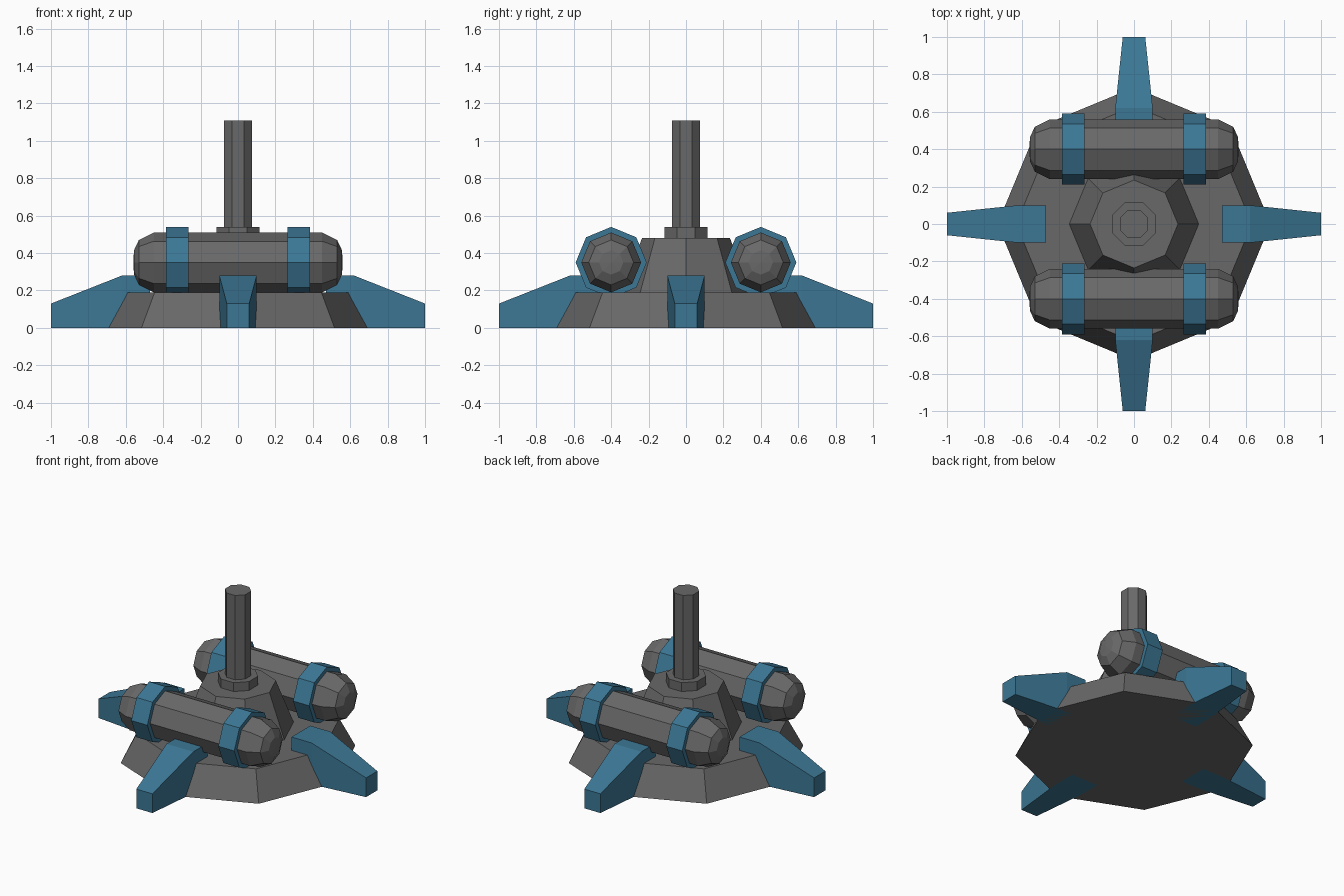
import bpy, bmesh, math
from mathutils import Matrix

if "Cube" in bpy.data.objects:
    bpy.data.objects.remove(bpy.data.objects["Cube"])

def material(name, rgb):
    m = bpy.data.materials.new(name)
    m.diffuse_color = (*rgb, 1)
    m.use_nodes = True
    m.node_tree.nodes["Principled BSDF"].inputs["Base Color"].default_value = m.diffuse_color
    return m

GREY = material("dark grey", (0.14, 0.14, 0.14))
BLUE = material("steel blue", (0.045, 0.185, 0.30))

def finish(name, bm, mat, matrix):
    bmesh.ops.recalc_face_normals(bm, faces=bm.faces)
    me = bpy.data.meshes.new(name)
    bm.to_mesh(me)
    bm.free()
    me.materials.append(mat)
    ob = bpy.data.objects.new(name, me)
    ob.matrix_world = matrix
    bpy.context.collection.objects.link(ob)
    return ob

def lathe(name, profile, mat, matrix=Matrix(), phase=0.0, sides=8):
    """Eight-sided turned solid from (radius, height) pairs; radius 0 makes a pole."""
    bm = bmesh.new()
    rings = []
    for r, z in profile:
        if r == 0:
            rings.append([bm.verts.new((0, 0, z))] * sides)
        else:
            angles = [phase + math.tau * i / sides for i in range(sides)]
            rings.append([bm.verts.new((r * math.cos(a), r * math.sin(a), z)) for a in angles])
    for lo, hi in zip(rings, rings[1:]):
        for i in range(sides):
            j = (i + 1) % sides
            bm.faces.new(list(dict.fromkeys((lo[i], lo[j], hi[j], hi[i]))))
    for (r, _), ring in ((profile[0], rings[0]), (profile[-1], rings[-1])):
        if r > 0:
            bm.faces.new(ring)
    return finish(name, bm, mat, matrix)

def leg(name, matrix):
    """Tapered leg: side profile of (distance, height, half width)."""
    profile = [(0.47, 0.0, 0.10), (0.62, 0.0, 0.10), (1.0, 0.0, 0.06),
               (1.0, 0.13, 0.06), (0.62, 0.28, 0.10), (0.47, 0.28, 0.10)]
    bm = bmesh.new()
    a, b = [[bm.verts.new((x, s * w, z)) for x, z, w in profile] for s in (-1, 1)]
    n = len(profile)
    for i in range(n):
        j = (i + 1) % n
        bm.faces.new((a[i], a[j], b[j], b[i]))
    for side in (a, b):
        bm.faces.new([side[k] for k in (0, 1, 4, 5)])
        bm.faces.new([side[k] for k in (1, 2, 3, 4)])
    finish(name, bm, BLUE, matrix)

# Stepped base and centre post
HALF = math.pi / 8
lathe("base", [(0.73, 0), (0.63, 0.19)], GREY)
lathe("hub", [(0.35, 0.18), (0.235, 0.48)], GREY)
lathe("collar", [(0.125, 0.47), (0.125, 0.54)], GREY, phase=HALF)
lathe("post", [(0.082, 0.53), (0.082, 1.11)], GREY, phase=HALF)

# Four legs
for i, side in enumerate(("right", "back", "left", "front")):
    leg(side + "_leg", Matrix.Rotation(i * math.pi / 2, 4, 'Z'))

# Two tanks lying along x, each with two straps
end = [(0.16, 0.45), (0.12, 0.53), (0.065, 0.556), (0, 0.56)]
capsule = [(r, -x) for r, x in reversed(end)] + end
for side, y in (("front", -0.4), ("back", 0.4)):
    place = Matrix.Translation((0, y, 0.35)) @ Matrix.Rotation(math.pi / 2, 4, 'Y')
    lathe(side + "_tank", capsule, GREY, place)
    for end_name, x in (("left", -0.325), ("right", 0.325)):
        lathe(f"{side}_{end_name}_strap", [(0.19, x - 0.06), (0.19, x + 0.06)], BLUE, place)
